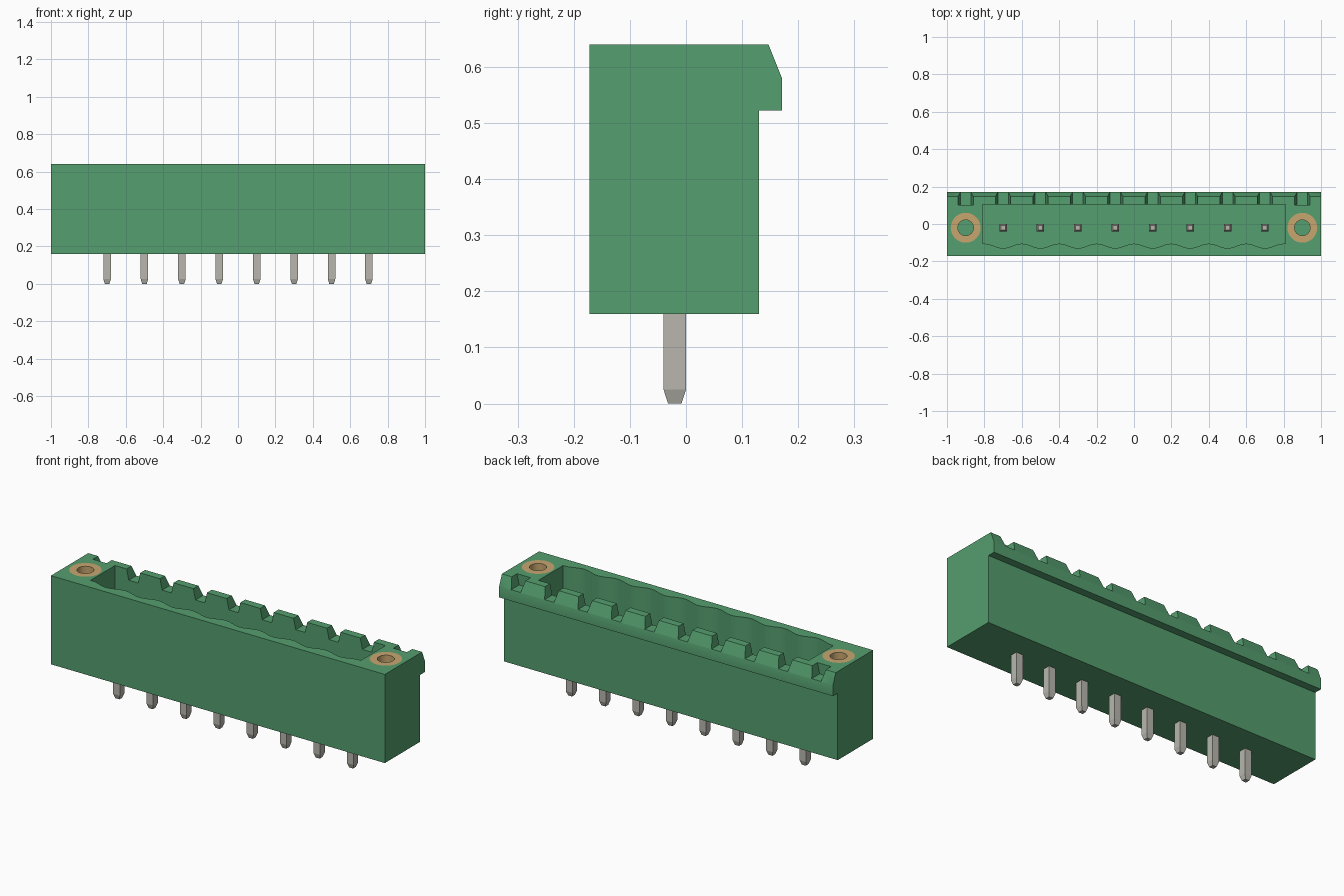
import bpy
import bmesh
import math

cube = bpy.data.objects.get("Cube")
if cube:
    bpy.data.objects.remove(cube, do_unlink=True)

PITCH, PIN_Y, TOP, BASE = 0.2, -0.02, 0.64, 0.16
PINS = [(i - 3.5) * PITCH for i in range(8)]
NOTCHES = [(i - 4.5) * PITCH for i in range(10)]


def material(name, rgb, rough=0.5):
    m = bpy.data.materials.new(name)
    m.use_nodes = True
    m.diffuse_color = (*rgb, 1)
    node = next(n for n in m.node_tree.nodes if n.type == 'BSDF_PRINCIPLED')
    node.inputs["Base Color"].default_value = (*rgb, 1)
    node.inputs["Roughness"].default_value = rough
    return m


GREEN = material("green plastic", (0.089, 0.342, 0.156))
SILVER = material("tinned metal", (0.48, 0.47, 0.42))
BRASS = material("brass", (0.57, 0.38, 0.16))


def finish(name, bm, mat):
    bmesh.ops.recalc_face_normals(bm, faces=bm.faces)
    mesh = bpy.data.meshes.new(name)
    bm.to_mesh(mesh)
    bm.free()
    mesh.materials.append(mat)
    obj = bpy.data.objects.new(name, mesh)
    bpy.context.collection.objects.link(obj)
    return obj


def loft(bm, rings):
    """Skin a list of equal-length closed rings and cap both ends."""
    loops = [[bm.verts.new(p) for p in ring] for ring in rings]
    n = len(loops[0])
    for a, b in zip(loops, loops[1:]):
        for i in range(n):
            j = (i + 1) % n
            bm.faces.new((a[i], a[j], b[j], b[i]))
    bm.faces.new(loops[0])
    bm.faces.new(loops[-1])


def circle(cx, r, z, n=32):
    return [(cx + r * math.cos(2 * math.pi * i / n),
             PIN_Y + r * math.sin(2 * math.pi * i / n), z) for i in range(n)]


def select_only(obj):
    bpy.ops.object.select_all(action='DESELECT')
    obj.select_set(True)
    bpy.context.view_layer.objects.active = obj


def cut(target, cutter):
    cutter.hide_render = True
    mod = target.modifiers.new("cut", 'BOOLEAN')
    mod.operation, mod.solver, mod.object = 'DIFFERENCE', 'EXACT', cutter
    select_only(target)
    bpy.ops.object.modifier_apply(modifier=mod.name)
    bpy.data.objects.remove(cutter, do_unlink=True)


# Housing: side profile with an overhanging, chamfered latch rail
profile = [(-0.172, BASE), (0.13, BASE), (0.13, 0.522), (0.171, 0.522),
           (0.171, 0.58), (0.147, TOP), (-0.172, TOP)]
bm = bmesh.new()
loft(bm, [[(x, y, z) for y, z in profile] for x in (-1, 1)])
housing = finish("housing", bm, GREEN)

# Socket cavity with a scalloped front wall
STEPS = 96
outline = [(0.81, 0.105), (-0.81, 0.105), (-0.81, -0.105)]
for i in range(STEPS + 1):
    x = -0.8 + 1.6 * i / STEPS
    outline.append((x, -0.117 - 0.012 * math.cos(2 * math.pi * (x - PINS[0]) / PITCH)))
outline.append((0.81, -0.105))
FLOOR = 0.27
bm = bmesh.new()
loft(bm, [[(x, y, z) for x, y in outline] for z in (FLOOR, 0.8)])
cut(housing, finish("cavity_cutter", bm, GREEN))

# Tapered coding notches along the latch rail
bm = bmesh.new()
for x in NOTCHES:
    shape = [(x - 0.028, 0.582), (x + 0.028, 0.582), (x + 0.054, 0.7), (x - 0.054, 0.7)]
    loft(bm, [[(a, y, z) for a, z in shape] for y in (0.102, 0.25)])
cut(housing, finish("notch_cutter", bm, GREEN))

# Threaded insert bores at both ends
BORE = 0.36
bm = bmesh.new()
for x in (-0.9, 0.9):
    loft(bm, [circle(x, 0.08, BORE), circle(x, 0.08, 0.8)])
cut(housing, finish("bore_cutter", bm, GREEN))
select_only(housing)
bpy.ops.object.shade_smooth_by_angle(angle=math.radians(25))

# Brass inserts: closed tubes flush with the top
for side, x in (("right", -0.9), ("left", 0.9)):
    bm = bmesh.new()
    rings = [circle(x, r, z) for r, z in
             ((0.08, BORE), (0.08, TOP), (0.042, TOP), (0.042, BORE))]
    loops = [[bm.verts.new(p) for p in ring] for ring in rings]
    for a, b in zip(loops, loops[1:] + loops[:1]):
        for i in range(len(a)):
            j = (i + 1) % len(a)
            bm.faces.new((a[i], a[j], b[j], b[i]))
    insert = finish(side + "_insert", bm, BRASS)
    select_only(insert)
    bpy.ops.object.shade_smooth_by_angle(angle=math.radians(30))

# Square contact pins with tapered tips at both ends
PIN_TOP, TIP = 0.53, 0.025
sections = [(0, 0.012), (TIP, 0.02), (PIN_TOP - TIP, 0.02), (PIN_TOP, 0.012)]
for k, x in enumerate(PINS):
    bm = bmesh.new()
    loft(bm, [[(x + sx * h, PIN_Y + sy * h, z)
               for sx, sy in ((-1, -1), (1, -1), (1, 1), (-1, 1))]
              for z, h in sections])
    finish(f"contact_pin_{k + 1}", bm, SILVER)
